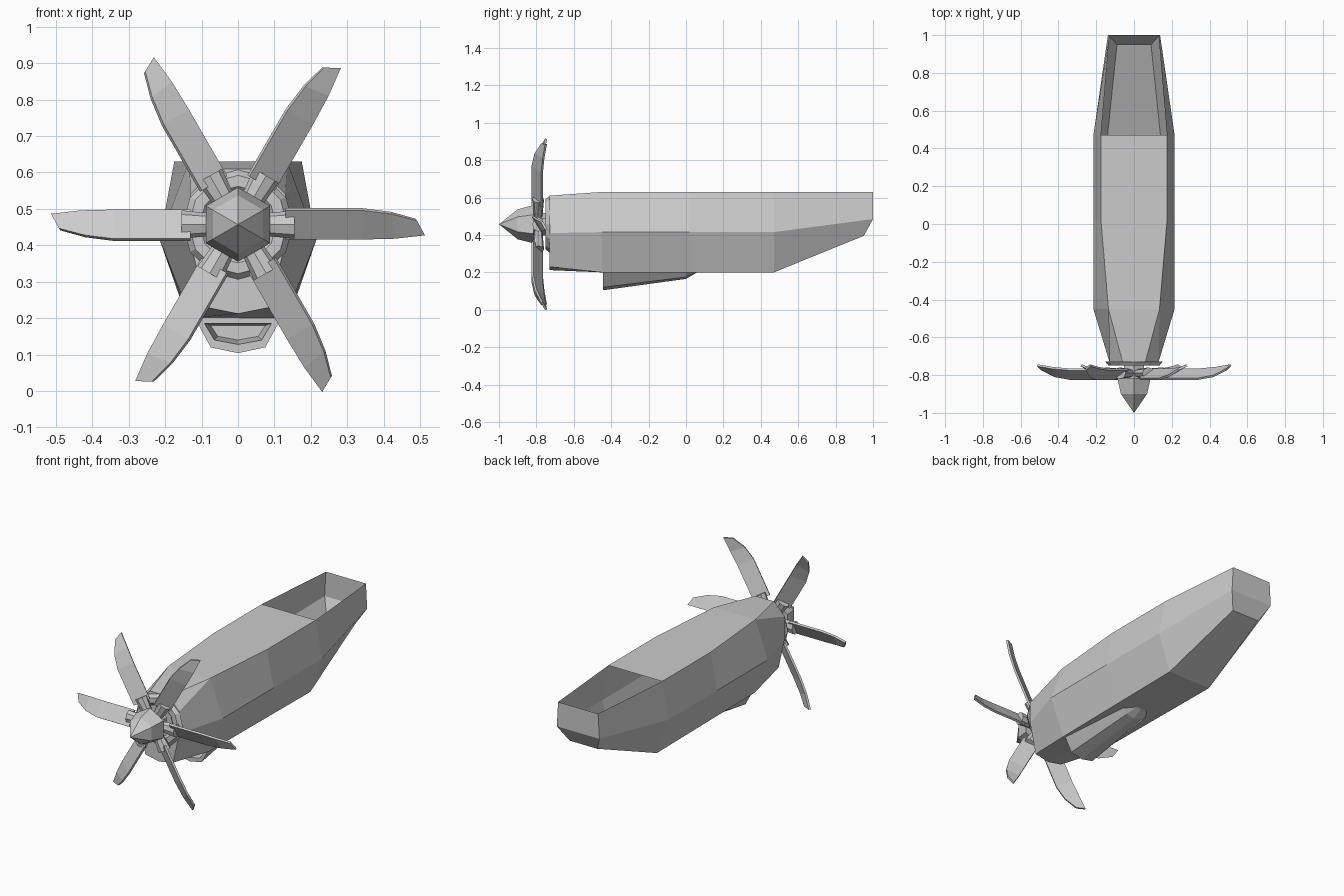
import bpy, bmesh, math
from mathutils import Matrix, Vector

if "Cube" in bpy.data.objects:
    bpy.data.objects.remove(bpy.data.objects["Cube"])

HUB_Z = 0.457


def finish(name, bm):
    bmesh.ops.remove_doubles(bm, verts=bm.verts, dist=0.0005)
    bmesh.ops.recalc_face_normals(bm, faces=bm.faces)
    me = bpy.data.meshes.new(name)
    bm.to_mesh(me)
    bm.free()
    ob = bpy.data.objects.new(name, me)
    bpy.context.collection.objects.link(ob)
    return ob


def loft(name, sections, open_top_from=None):
    """Skin right-half sections (top to bottom), mirrored across x = 0."""
    bm = bmesh.new()
    rings = []
    for sec in sections:
        right = [bm.verts.new(p) for p in sec]
        left = [bm.verts.new((-x, y, z)) for x, y, z in sec]
        rings.append((right, left))
    n = len(sections[0])
    for i in range(len(rings) - 1):
        (r0, l0), (r1, l1) = rings[i], rings[i + 1]
        a, b = r0 + l0[::-1], r1 + l1[::-1]
        for k in range(2 * n):
            if k == 2 * n - 1 and i == open_top_from:
                continue
            j = (k + 1) % (2 * n)
            bm.faces.new((a[k], a[j], b[j], b[k]))
    for r, l in (rings[0], rings[-1]):
        for k in range(n - 1):
            bm.faces.new((r[k], r[k + 1], l[k + 1], l[k]))
    bmesh.ops.dissolve_degenerate(bm, dist=0.0005, edges=bm.edges)
    return finish(name, bm)


def sec(y, pts):
    return [(x, y, z) for x, z in pts]


# Nacelle hull with an open top at the tail
loft("nacelle_hull", [
    sec(-0.73, [(0.06, 0.61), (0.13, 0.54), (0.13, 0.41), (0.09, 0.23), (0, 0.212)]),
    sec(-0.45, [(0.135, 0.63), (0.135, 0.63), (0.215, 0.415), (0.13, 0.2), (0, 0.2)]),
    sec(0.02, [(0.175, 0.63), (0.175, 0.63), (0.215, 0.415), (0.135, 0.2), (0, 0.2)]),
    sec(0.47, [(0.175, 0.63), (0.175, 0.63), (0.215, 0.415), (0.14, 0.2), (0, 0.2)]),
    [(0.13, 1, 0.63), (0.13, 1, 0.63), (0.138, 1, 0.485), (0.09, 0.95, 0.395), (0, 0.95, 0.395)],
], open_top_from=3)

# Chin scoop with a recessed mouth
mouth = [(0.092, 0.185), (0.065, 0.14), (0, 0.128)]
loft("chin_scoop", [
    sec(-0.34, [(0.075, 0.18), (0.055, 0.15), (0, 0.14)]),
    sec(-0.445, mouth),
    sec(-0.445, [(0.12, 0.203), (0.075, 0.12), (0, 0.104)]),
    sec(0.0, [(0.085, 0.203), (0.05, 0.175), (0, 0.165)]),
    sec(0.06, [(0.045, 0.203), (0.03, 0.201), (0, 0.2)]),
])


def turned(name, profile, sides, start):
    """Revolve (y, radius) points about the propeller axis."""
    bm = bmesh.new()
    rings = []
    for y, r in profile:
        rings.append([bm.verts.new((r * math.cos(start + 2 * math.pi * k / sides), y,
                                    HUB_Z + r * math.sin(start + 2 * math.pi * k / sides)))
                      for k in range(sides)])
    for a, b in zip(rings, rings[1:]):
        for k in range(sides):
            j = (k + 1) % sides
            bm.faces.new((a[k], a[j], b[j], b[k]))
    bmesh.ops.dissolve_degenerate(bm, dist=0.0005, edges=bm.edges)
    return finish(name, bm)


# Spinner, hub core and cowl ring
turned("spinner", [(-1.0, 0), (-0.9, 0.08), (-0.815, 0.102), (-0.815, 0)], 6, math.pi / 2)
turned("hub_core", [(-0.816, 0.06), (-0.735, 0.06)], 6, math.pi / 2)
turned("cowl_ring", [(-0.728, 0.152), (-0.75, 0.135), (-0.75, 0.105), (-0.735, 0.09), (-0.735, 0)], 12, 0)

# Blade outline: leading and trailing edge points for the blade pointing +x
lead = [(0.13, -0.82, 0.042), (0.34, -0.82, 0.042), (0.42, -0.805, 0.032), (0.49, -0.77, 0.013)]
trail = [(0.13, -0.77, -0.038), (0.34, -0.77, -0.038), (0.43, -0.762, -0.036), (0.512, -0.748, -0.027)]
blades, cuffs = bmesh.new(), bmesh.new()
for i in range(6):
    turn = Matrix.Translation((0, 0, HUB_Z)) @ Matrix.Rotation(-i * math.pi / 3, 4, 'Y')
    a = [blades.verts.new(turn @ Vector(p)) for p in lead]
    b = [blades.verts.new(turn @ Vector(p)) for p in trail]
    for k in range(3):
        blades.faces.new((a[k], a[k + 1], b[k + 1], b[k]))
    # Root cuff holding each blade
    bmesh.ops.create_cone(cuffs, cap_ends=True, segments=8, radius1=0.028, radius2=0.039, depth=0.11,
                          matrix=turn @ Matrix.Translation((0.1, -0.79, 0))
                          @ Matrix.Rotation(math.pi / 2, 4, 'Y') @ Matrix.Diagonal((1, 0.8, 1, 1)))
blade_ob = finish("propeller_blades", blades)
solid = blade_ob.modifiers.new("thickness", 'SOLIDIFY')
solid.thickness = 0.012
solid.offset = 0
finish("blade_cuffs", cuffs)
